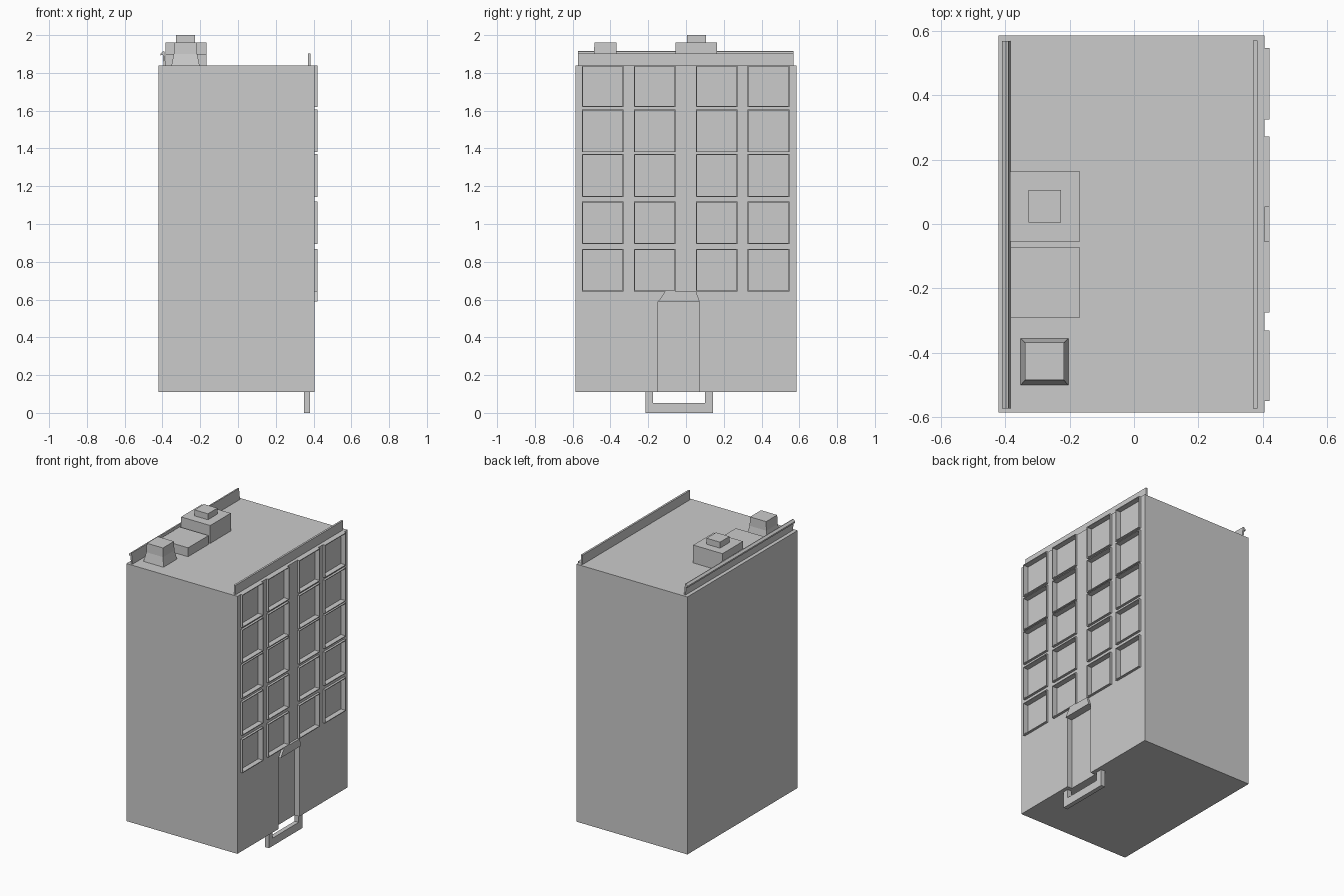
import bpy, bmesh

if "Cube" in bpy.data.objects:
    bpy.data.objects.remove(bpy.data.objects["Cube"])


def make(name, verts, faces):
    me = bpy.data.meshes.new(name)
    me.from_pydata(verts, [], faces)
    bm = bmesh.new()
    bm.from_mesh(me)
    bmesh.ops.recalc_face_normals(bm, faces=bm.faces)
    bm.to_mesh(me)
    bm.free()
    ob = bpy.data.objects.new(name, me)
    bpy.context.collection.objects.link(ob)
    return ob


def loft(name, rings):
    """Skin a list of equal-length closed rings and cap both ends."""
    n = len(rings[0])
    faces = [tuple(range(n)), tuple(range(n * (len(rings) - 1), n * len(rings)))]
    for r in range(len(rings) - 1):
        for i in range(n):
            j = (i + 1) % n
            faces.append((r * n + i, r * n + j, (r + 1) * n + j, (r + 1) * n + i))
    return make(name, [v for ring in rings for v in ring], faces)


def rect(x0, x1, y0, y1, z):
    return [(x0, y0, z), (x1, y0, z), (x1, y1, z), (x0, y1, z)]


def box(name, x0, x1, y0, y1, z0, z1):
    return loft(name, [rect(x0, x1, y0, y1, z0), rect(x0, x1, y0, y1, z1)])


def extrude_x(name, yz, x0, x1):
    return loft(name, [[(x, y, z) for y, z in yz] for x in (x0, x1)])


def frame_part(name, y0, y1, z0, z1, x_wall, x_front, x_back, t):
    """Raised thin rim around a recessed panel."""
    def ring(x, i):
        return [(x, y0 + i, z0 + i), (x, y1 - i, z0 + i),
                (x, y1 - i, z1 - i), (x, y0 + i, z1 - i)]
    return loft(name, [ring(x_wall, 0), ring(x_front, 0), ring(x_front, t), ring(x_back, t)])


WALL, FRONT, BACK = 0.405, 0.42, 0.385
COLS = [(-0.55, -0.33), (-0.275, -0.055), (0.053, 0.272), (0.325, 0.547)]
ROWS = [(0.643, 0.867), (0.895, 1.12), (1.143, 1.37), (1.38, 1.605), (1.62, 1.84)]
DOOR_Y, DOOR_Z = (-0.147, 0.072), (0.11, 0.59)

# building body with window and door recesses cut out of the street wall
body = box("building_body", -0.42, WALL, -0.585, 0.585, 0.11, 1.84)
cutters = []
T = 0.005
for c in COLS:
    for r in ROWS:
        cutters.append(box("window_cutter", BACK, 0.5, c[0] + T, c[1] - T, r[0] + T, r[1] - T))
cutters.append(box("door_cutter", 0.37, 0.5, *DOOR_Y, 0.05, DOOR_Z[1]))
bpy.ops.object.select_all(action='DESELECT')
for c in cutters:
    c.select_set(True)
bpy.context.view_layer.objects.active = cutters[0]
bpy.ops.object.join()
cutter = cutters[0]
cutter.name = "recess_cutter"
mod = body.modifiers.new("recesses", 'BOOLEAN')
mod.object = cutter
mod.operation = 'DIFFERENCE'
mod.solver = 'EXACT'
bpy.context.view_layer.objects.active = body
bpy.ops.object.modifier_apply(modifier=mod.name)
bpy.data.objects.remove(cutter, do_unlink=True)

# raised rims around the windows
for i, c in enumerate(COLS):
    for j, r in enumerate(ROWS):
        y0, y1, z0, z1 = *c, *r
        rings = []
        for x, k in ((WALL, 0), (FRONT, 0), (FRONT, T), (WALL, T)):
            rings += [(x, y0 + k, z0 + k), (x, y1 - k, z0 + k),
                      (x, y1 - k, z1 - k), (x, y0 + k, z1 - k)]
        faces = [(a * 4 + b, a * 4 + (b + 1) % 4, (a + 1) * 4 + (b + 1) % 4, (a + 1) * 4 + b)
                 for a in range(3) for b in range(4)]
        make(f"window_rim_{i}_{j}", rings, faces)

# door hood
extrude_x("door_hood", [(-0.147, 0.59), (0.072, 0.59), (0.053, 0.643), (-0.11, 0.643)],
          WALL - 0.002, FRONT)

# U-shaped entrance step below the door
extrude_x("entrance_step", [(-0.215, 0.11), (-0.215, 0), (0.142, 0), (0.142, 0.11),
                            (0.10, 0.11), (0.10, 0.053), (-0.175, 0.053), (-0.175, 0.11)],
          0.35, 0.38)

# roof parapets
box("street_parapet", 0.37, 0.383, -0.573, 0.57, 1.84, 1.903)
rear = [(-0.395, 1.84), (-0.397, 1.895), (-0.41, 1.893), (-0.41, 1.903),
        (-0.397, 1.915), (-0.39, 1.913), (-0.383, 1.84)]
loft("rear_parapet", [[(x, y, z) for x, z in rear] for y in (-0.573, 0.568)])

# rooftop housings and tapered chimney
box("tall_roof_unit", -0.385, -0.168, -0.055, 0.163, 1.84, 1.96)
box("tall_unit_cap", -0.327, -0.227, 0.005, 0.106, 1.96, 2.0)
box("low_roof_unit", -0.383, -0.168, -0.29, -0.073, 1.84, 1.9)
loft("chimney", [rect(-0.352, -0.204, -0.5, -0.355, 1.84),
                 rect(-0.34, -0.216, -0.487, -0.367, 1.9),
                 rect(-0.338, -0.218, -0.485, -0.368, 1.96)])
